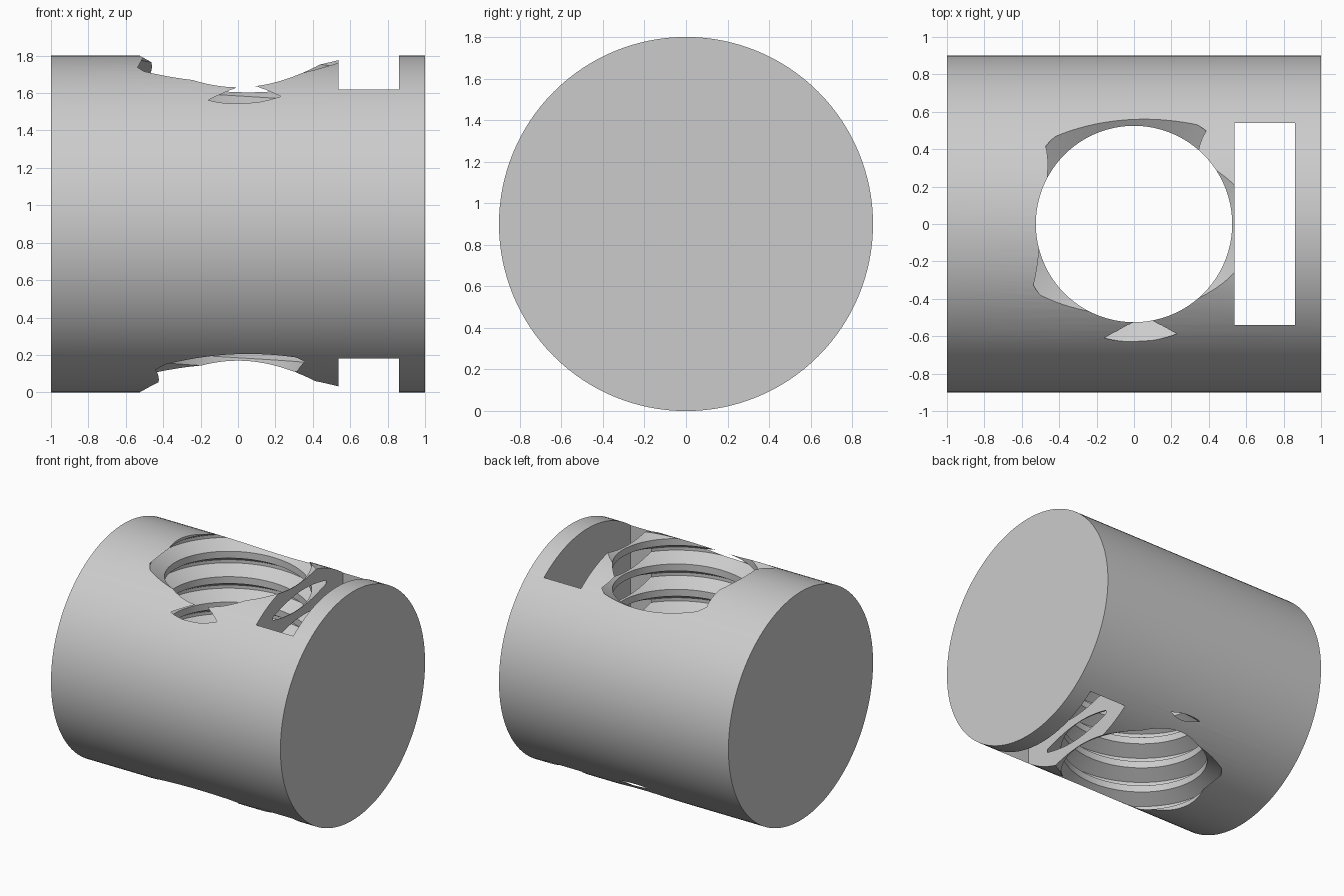
import bpy
import bmesh
from math import cos, sin, pi, radians
from mathutils import Matrix

cube = bpy.data.objects.get("Cube")
if cube:
    bpy.data.objects.remove(cube, do_unlink=True)

RADIUS, LENGTH, MID = 0.9, 2.0, 0.9
PITCH, MINOR, MAJOR = 0.2, 0.525, 0.63
THREAD_START = 0.008


def to_object(name, bm):
    mesh = bpy.data.meshes.new(name)
    bm.to_mesh(mesh)
    bm.free()
    obj = bpy.data.objects.new(name, mesh)
    bpy.context.collection.objects.link(obj)
    return obj


def threaded_rod(name, sides=96, first=-3, last=12):
    """Closed helical rod used to cut the tapped hole."""
    bm = bmesh.new()
    flat = PITCH / 16
    flank = flat + (MAJOR - MINOR) * 0.577
    profile = [(-flank, MINOR), (-flat, MAJOR), (flat, MAJOR), (flank, MINOR)]
    # The first and last turns are plain, so the ends close cleanly
    rows = [(k * PITCH + dz, r if first < k < last - 1 else MINOR)
            for k in range(first, last) for dz, r in profile]
    grid = []
    for i in range(sides):
        a = 2 * pi * i / sides
        rise = THREAD_START + PITCH * i / sides
        grid.append([bm.verts.new((r * cos(a), r * sin(a), z + rise)) for z, r in rows])
    # After one full turn each row joins the same row of the next turn
    for i in range(sides):
        step = len(profile) if i == sides - 1 else 0
        near, far = grid[i], grid[(i + 1) % sides]
        for j in range(len(rows) - 1 - step):
            bm.faces.new((near[j], far[j + step], far[j + step + 1], near[j + 1]))
    # Close both ends with fans wound to match the sides
    low = bm.verts.new((0, 0, -1.5))
    high = bm.verts.new((0, 0, 3.5))
    rims = [e.link_loops[0] for e in bm.edges if e.is_boundary]
    for a, b in [(rim.vert, rim.link_loop_next.vert) for rim in rims]:
        bm.faces.new((b, a, low if a.co.z + b.co.z < 2 * MID else high))
    bmesh.ops.triangulate(bm, faces=bm.faces)
    return to_object(name, bm)


def box(name, x0, x1, half_y):
    bm = bmesh.new()
    bmesh.ops.create_cube(bm, size=1)
    bmesh.ops.scale(bm, vec=(x1 - x0, 2 * half_y, 3), verts=bm.verts)
    bmesh.ops.translate(bm, vec=((x0 + x1) / 2, 0, MID), verts=bm.verts)
    return to_object(name, bm)


# Round body lying along x
bm = bmesh.new()
bmesh.ops.create_cone(bm, cap_ends=True, segments=128, radius1=RADIUS,
                      radius2=RADIUS, depth=LENGTH,
                      matrix=Matrix.Translation((0, 0, MID)) @ Matrix.Rotation(pi / 2, 4, "Y"))
body = to_object("barrel_nut_body", bm)

# Tapped hole and rectangular slot, both right through the body
cutters = [threaded_rod("thread_cutter"), box("slot_cutter", 0.537, 0.86, 0.54)]
bpy.ops.object.select_all(action="DESELECT")
bpy.context.view_layer.objects.active = body
body.select_set(True)
for cutter in cutters:
    cutter.hide_render = True
    mod = body.modifiers.new(cutter.name, "BOOLEAN")
    mod.operation = "DIFFERENCE"
    mod.solver = "EXACT"
    mod.object = cutter
    bpy.ops.object.modifier_apply(modifier=mod.name)
for cutter in cutters:
    bpy.data.objects.remove(cutter, do_unlink=True)

# Plain grey metal
grey = bpy.data.materials.new("light_grey")
grey.use_nodes = True
color = (0.6, 0.6, 0.6, 1)
grey.diffuse_color = color
grey.node_tree.nodes["Principled BSDF"].inputs["Base Color"].default_value = color
body.data.materials.clear()
body.data.materials.append(grey)
bpy.ops.object.shade_smooth_by_angle(angle=radians(30))
